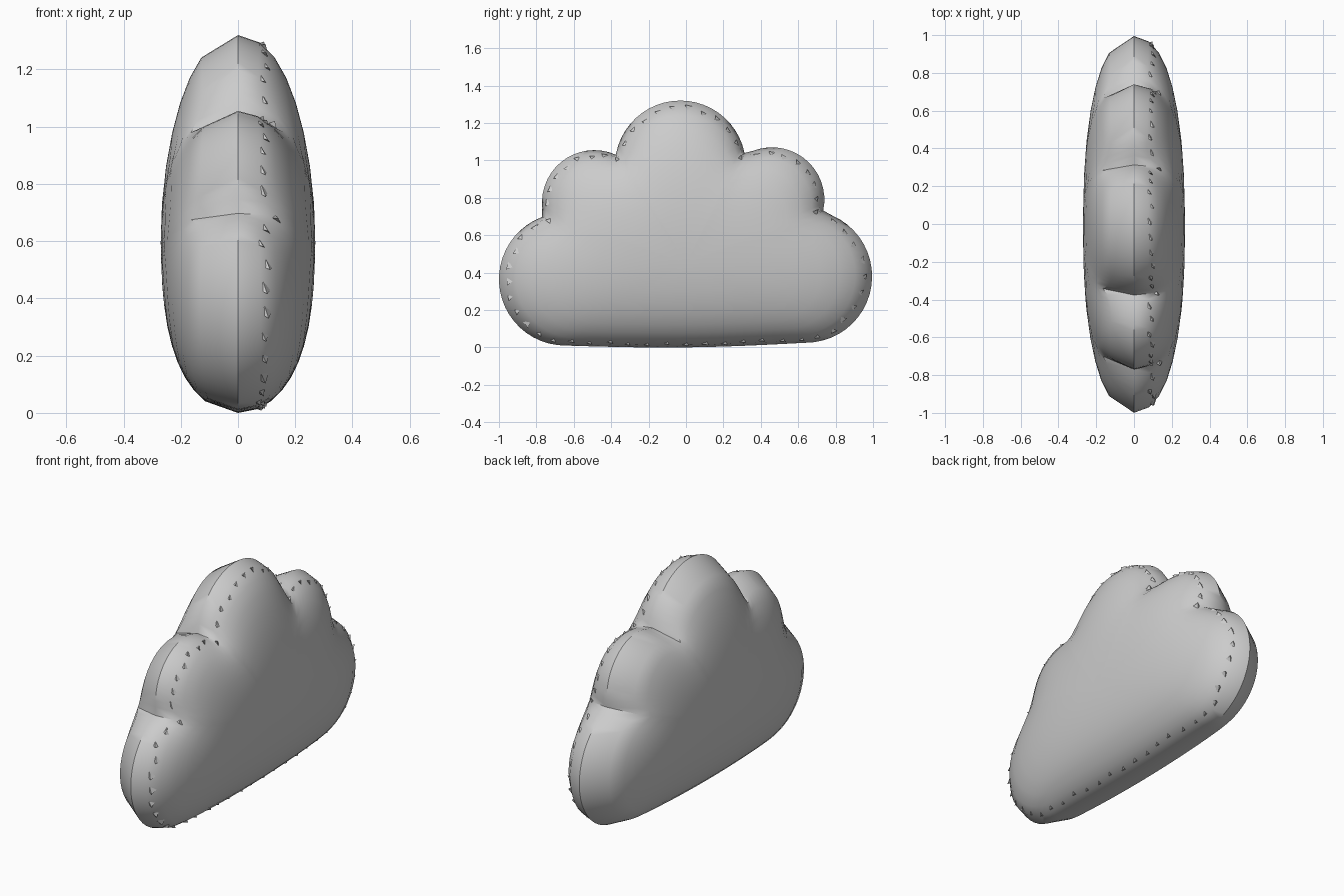
import bpy, bmesh, math, random
from mathutils import Vector

if "Cube" in bpy.data.objects:
    bpy.data.objects.remove(bpy.data.objects["Cube"])

random.seed(4)
CENTRE = Vector((0, 0, 0.45))
HALF = 0.27        # half thickness of the cushion
RINGS = 18
SCREEN = 0.28      # how quickly the puff levels out

# Outline lobes: centre y, centre z, radius, start angle, end angle, steps
LOBES = [
    (0.64, 0.38, 0.355, -90, 74, 22),
    (0.46, 0.79, 0.28, -12, 119, 16),
    (-0.03, 0.97, 0.35, 11.5, 168.5, 22),
    (-0.49, 0.775, 0.28, 66, 194, 16),
    (-0.645, 0.365, 0.355, 110.6, 270, 22),
]
outline = []
for cy, cz, r, a0, a1, n in LOBES:
    for i in range(n):
        a = math.radians(a0 + (a1 - a0) * i / n)
        outline.append(Vector((0, cy + r * math.cos(a), cz + r * math.sin(a))))
for i in range(24):                      # gently sagging base
    t = i / 24
    outline.append(Vector((0, -0.645 + 1.285 * t, 0.010 + 0.015 * t - 0.017 * math.sin(math.pi * t))))
M = len(outline)


def ring_faces(n_rings, last):
    """Quads between rings, closed by a fan to the centre point."""
    polys = []
    for j in range(n_rings):
        for i in range(M):
            a, b = j * M + i, j * M + (i + 1) % M
            polys.append((a, b, b + M, a + M) if j < n_rings - 1 else (a, b, last))
    return polys


# Flat sheet of rings shrinking to the centre
pts = []
for j in range(RINGS):
    s = 1 - (j / RINGS) ** 1.6
    pts += [CENTRE + (p - CENTRE) * s for p in outline]
pts.append(CENTRE.copy())
faces = ring_faces(RINGS, len(pts) - 1)

# Inflate: solve a screened membrane over the sheet
weights = [dict() for _ in pts]
mass = [0.0] * len(pts)
for f in faces:
    for tri in ([f] if len(f) == 3 else [(f[0], f[1], f[2]), (f[0], f[2], f[3])]):
        for q in range(3):
            o, a, b = tri[q], tri[(q + 1) % 3], tri[(q + 2) % 3]
            u, v = pts[a] - pts[o], pts[b] - pts[o]
            area2 = max(u.cross(v).length, 1e-9)
            c = 0.5 * u.dot(v) / area2
            weights[a][b] = weights[a].get(b, 0) + c
            weights[b][a] = weights[b].get(a, 0) + c
            mass[o] += area2 / 6
rows = []
for i in range(M, len(pts)):
    diag = sum(weights[i].values()) + mass[i] / SCREEN ** 2
    rows.append((i, diag, mass[i] / SCREEN ** 2, list(weights[i].items())))
puff = [0.0] * M + [0.6] * (len(pts) - M)
for step in range(260):
    for i, diag, load, near in rows:
        total = load
        for k, w in near:
            total += w * puff[k]
        puff[i] += 1.6 * (total / diag - puff[i])
peak = max(puff)
height = [HALF * math.sqrt(max(u, 0) / peak) for u in puff]


def make(name, verts, polys, mat):
    me = bpy.data.meshes.new(name)
    me.from_pydata(verts, [], polys)
    bm = bmesh.new()
    bm.from_mesh(me)
    bmesh.ops.remove_doubles(bm, verts=bm.verts, dist=1e-5)
    bmesh.ops.recalc_face_normals(bm, faces=bm.faces)
    bm.to_mesh(me)
    bm.free()
    ob = bpy.data.objects.new(name, me)
    bpy.context.collection.objects.link(ob)
    me.materials.append(mat)
    return ob


def half(rings, side):
    """One puffed half using only the chosen rings, so the seam stays pinched."""
    ids = [j * M + i for j in rings for i in range(M)] + [len(pts) - 1]
    vs = [Vector((side * height[k], pts[k].y, pts[k].z)) for k in ids]
    return vs, ring_faces(len(rings), len(ids) - 1)


grey = bpy.data.materials.new("soft_grey")
grey.diffuse_color = (0.6, 0.6, 0.6, 1)
grey.use_nodes = True
grey.node_tree.nodes["Principled BSDF"].inputs["Base Color"].default_value = grey.diffuse_color

# Cushion: two puffed halves welded along the seam ring
rv, rf = half([0, 2, 4, 6, 8, 10, 12, 14, 16, 17], 1)
lv, lf = half([0, 4, 6, 8, 10, 12, 14, 16, 17], -1)
cushion = make("cloud_cushion", rv + lv, rf + [tuple(k + len(rv) for k in f) for f in lf], grey)
bpy.context.view_layer.objects.active = cushion
cushion.select_set(True)
bpy.ops.object.shade_smooth_by_angle(angle=math.radians(42))

# Puckers: little pinched folds of cloth beside the seam, on the +x half
pv, pf = [], []
for i in range(0, M, 2):
    p, nxt = outline[i], outline[(i + 1) % M]
    along = (nxt - p).normalized()
    out = Vector((0, along.z, -along.y))
    base = rv[M + i].lerp(rv[2 * M + i], random.uniform(0.0, 0.4))
    s = random.uniform(0.014, 0.022)
    tip = base + Vector((0.014, 0, 0)) + out * 0.006 + along * s
    tip.z = max(tip.z, 0.004)
    n = len(pv)
    pv += [base - along * s, base + Vector((1.2 * s, 0, 0)) - out * s * 1.5,
           base - Vector((s, 0, 0)) - out * 0.004, tip]
    pf += [(n, n + 1, n + 2), (n, n + 1, n + 3), (n + 1, n + 2, n + 3), (n + 2, n, n + 3)]
make("seam_puckers", pv, pf, grey)
